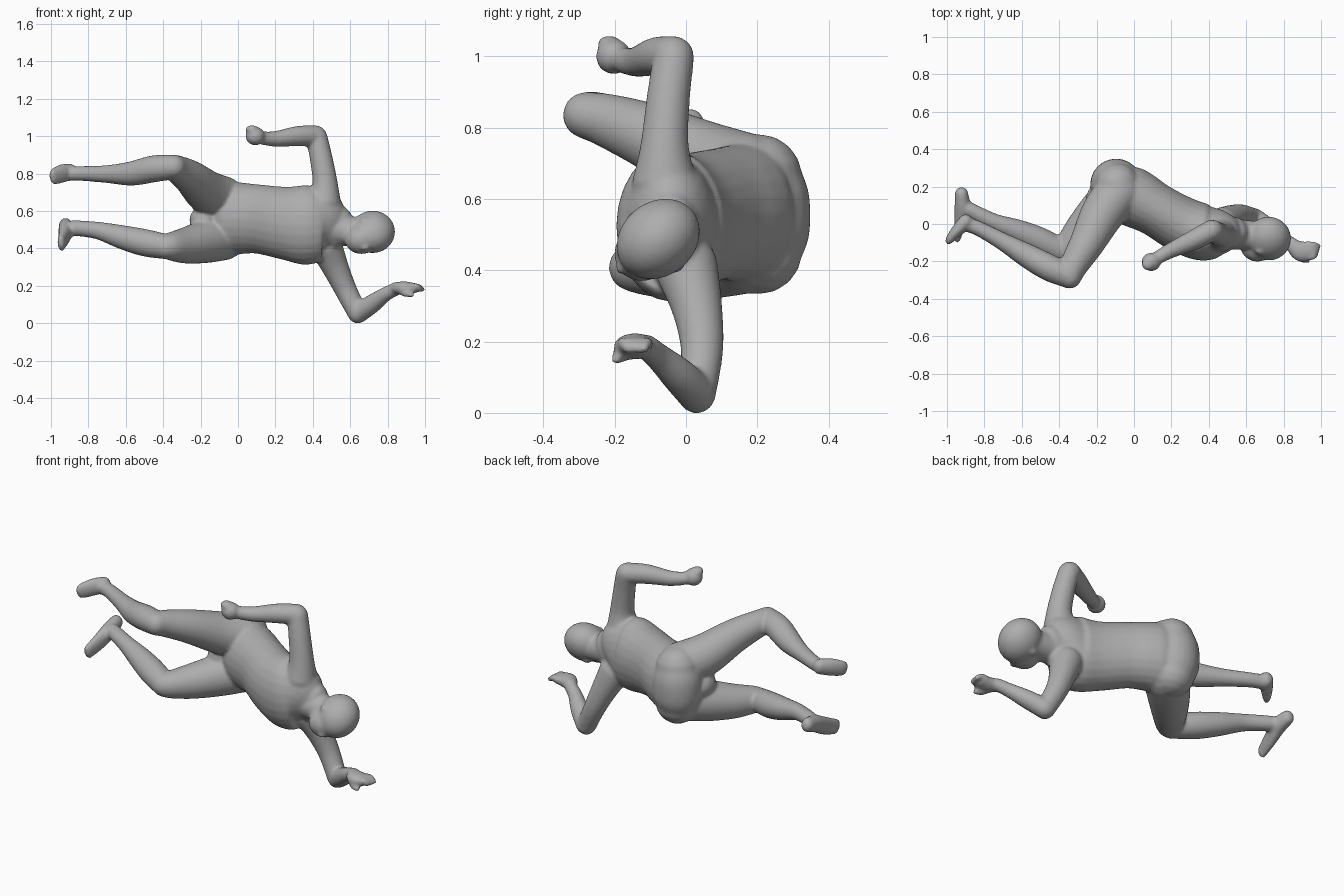
import bpy, bmesh, math
from mathutils import Vector, Matrix

cube = bpy.data.objects.get("Cube")
if cube:
    bpy.data.objects.remove(cube, do_unlink=True)

skin = bpy.data.materials.new("grey skin")
skin.use_nodes = True
GREY = (0.42, 0.42, 0.42, 1)
skin.diffuse_color = GREY
skin.node_tree.nodes["Principled BSDF"].inputs["Base Color"].default_value = GREY

bm = bmesh.new()
SIDES = 24


def spline(a, b, c, d, t):
    return 0.5 * (2 * b + (c - a) * t + (2 * a - 5 * b + 4 * c - d) * t * t
                  + (3 * b - a - 3 * c + d) * t ** 3)


def loft(points, ref=(0, 0, 1)):
    """Rounded tube through (x, y, z, width radius[, depth radius])."""
    pts = [Vector(p if len(p) == 5 else (*p, p[3])) for p in points]
    ext = [pts[0]] + pts + [pts[-1]]
    path = [spline(*ext[i:i + 4], k / 5) for i in range(len(pts) - 1) for k in range(5)]
    path.append(pts[-1])
    pos = [Vector(p[:3]) for p in path]
    rings = []
    last = len(path) - 1
    for i, p in enumerate(path):
        tan = (pos[min(i + 1, last)] - pos[max(i - 1, 0)]).normalized()
        w = Vector(ref)
        w = (w - tan * w.dot(tan)).normalized()
        d = tan.cross(w)
        angles = [0]
        if i == 0:
            angles = [-80, -60, -40, -20, 0]
        elif i == last:
            angles = [0, 20, 40, 60, 80]
        for a in angles:
            a = math.radians(a)
            c = pos[i] + tan * math.sin(a) * min(p[3], p[4])
            s = math.cos(a)
            rings.append([bm.verts.new(c + w * p[3] * s * math.cos(u) + d * p[4] * s * math.sin(u))
                          for u in (2 * math.pi * k / SIDES for k in range(SIDES))])
    for r, q in zip(rings, rings[1:]):
        for k in range(SIDES):
            n = (k + 1) % SIDES
            bm.faces.new((r[k], r[n], q[n], q[k]))
    bm.faces.new(rings[0][::-1])
    bm.faces.new(rings[-1])


def ball(centre, radii, tilt=0):
    """Ellipsoid, tilted about the x axis."""
    m = (Matrix.Translation(centre) @ Matrix.Rotation(math.radians(tilt), 4, 'X')
         @ Matrix.Diagonal((*radii, 1)))
    bmesh.ops.create_uvsphere(bm, u_segments=24, v_segments=16, radius=1, matrix=m)


# torso, buttocks, groin and neck
loft([(-.08, .18, .56, .20, .14), (-.03, .155, .56, .198, .158), (.03, .125, .56, .19, .155),
      (.12, .075, .555, .185, .143), (.25, 0, .535, .195, .15), (.37, -.045, .525, .213, .152),
      (.46, -.045, .53, .18, .125), (.525, -.045, .51, .12, .085)])
loft([(-.09, .205, .455, .122), (-.095, .21, .51, .137), (-.095, .21, .60, .137),
      (-.09, .205, .66, .122)], (1, 0, 0))
ball((-.18, .12, .55), (.08, .10, .075))
loft([(.47, -.04, .51, .10), (.56, -.055, .495, .082), (.66, -.065, .485, .08)])

# head: skull, jaw, nose and ears, face turned forward and down
ball((.72, -.078, .488), (.12, .126, .104), 40)
ball((.66, -.122, .448), (.09, .08, .078), 40)
ball((.68, -.182, .405), (.024, .018, .014), 40)
for s in (1, -1):
    ball((.68, -.085 - s * .062, .48 + s * .07), (.03, .022, .014), 40)

# raised arm and fist
loft([(.46, -.06, .65, .092), (.465, -.06, .75, .068), (.445, -.05, .88, .061),
      (.42, -.035, .995, .058)], (1, 0, 0))
loft([(.415, -.035, 1.0, .058), (.32, -.085, 1.0, .054), (.2, -.14, .985, .042),
      (.13, -.178, .99, .036)])
ball((.092, -.203, 1.0), (.052, .05, .05))
ball((.075, -.215, 1.035), (.035, .034, .024))

# lower arm and open hand with curled fingers
loft([(.47, 0, .41, .09), (.52, .03, .3, .072), (.575, .045, .18, .06),
      (.64, .03, .052, .054)], (0, 1, 0))
loft([(.645, .03, .054, .054), (.72, -.02, .105, .05), (.79, -.075, .155, .039),
      (.85, -.11, .185, .035)])
loft([(.84, -.11, .187, .035, .032), (.89, -.145, .187, .056, .037),
      (.94, -.145, .187, .05, .028)], (0, 1, 0))
for k in range(4):
    loft([(.93, -.18 + k * .025, .195, .015), (.96, -.175 + k * .022, .197, .015),
          (.972 + k * .005, -.165 + k * .016, .18, .014)])
loft([(.87, -.155, .175, .022), (.895, -.185, .16, .02), (.93, -.195, .15, .015)])

# upper leg and foot
loft([(-.08, .17, .66, .125), (-.165, .06, .70, .117), (-.25, -.1, .775, .094),
      (-.32, -.22, .82, .076), (-.345, -.28, .835, .066)])
loft([(-.345, -.278, .835, .066), (-.45, -.235, .825, .072), (-.57, -.17, .80, .065),
      (-.7, -.095, .797, .048), (-.83, -.025, .80, .04), (-.9, .0, .80, .04)])
loft([(-.9, .015, .81, .045, .038), (-.94, -.03, .80, .05, .034), (-.975, -.07, .787, .047, .026),
      (-.988, -.088, .78, .042, .02)])

# lower leg and foot
loft([(-.08, .17, .46, .125), (-.18, .07, .435, .115), (-.28, -.04, .415, .097),
      (-.355, -.13, .41, .077), (-.385, -.15, .408, .067)])
loft([(-.38, -.15, .408, .067), (-.5, -.092, .43, .073), (-.62, -.04, .46, .064),
      (-.75, .01, .495, .047), (-.87, .07, .508, .042), (-.905, .09, .507, .038)])
loft([(-.922, .162, .522, .042, .036), (-.918, .09, .50, .048, .042), (-.93, .01, .46, .05, .031),
      (-.945, -.075, .425, .044, .02)])

# fuse the parts into one smooth body
mesh = bpy.data.meshes.new("human_body")
bmesh.ops.recalc_face_normals(bm, faces=bm.faces)
bm.to_mesh(mesh)
bm.free()
body = bpy.data.objects.new("human_body", mesh)
bpy.context.collection.objects.link(body)
mesh.materials.append(skin)
remesh = body.modifiers.new("fuse", 'REMESH')
remesh.mode = 'VOXEL'
remesh.voxel_size = 0.009
remesh.use_smooth_shade = True
soften = body.modifiers.new("soften", 'SMOOTH')
soften.factor = 0.5
soften.iterations = 8
